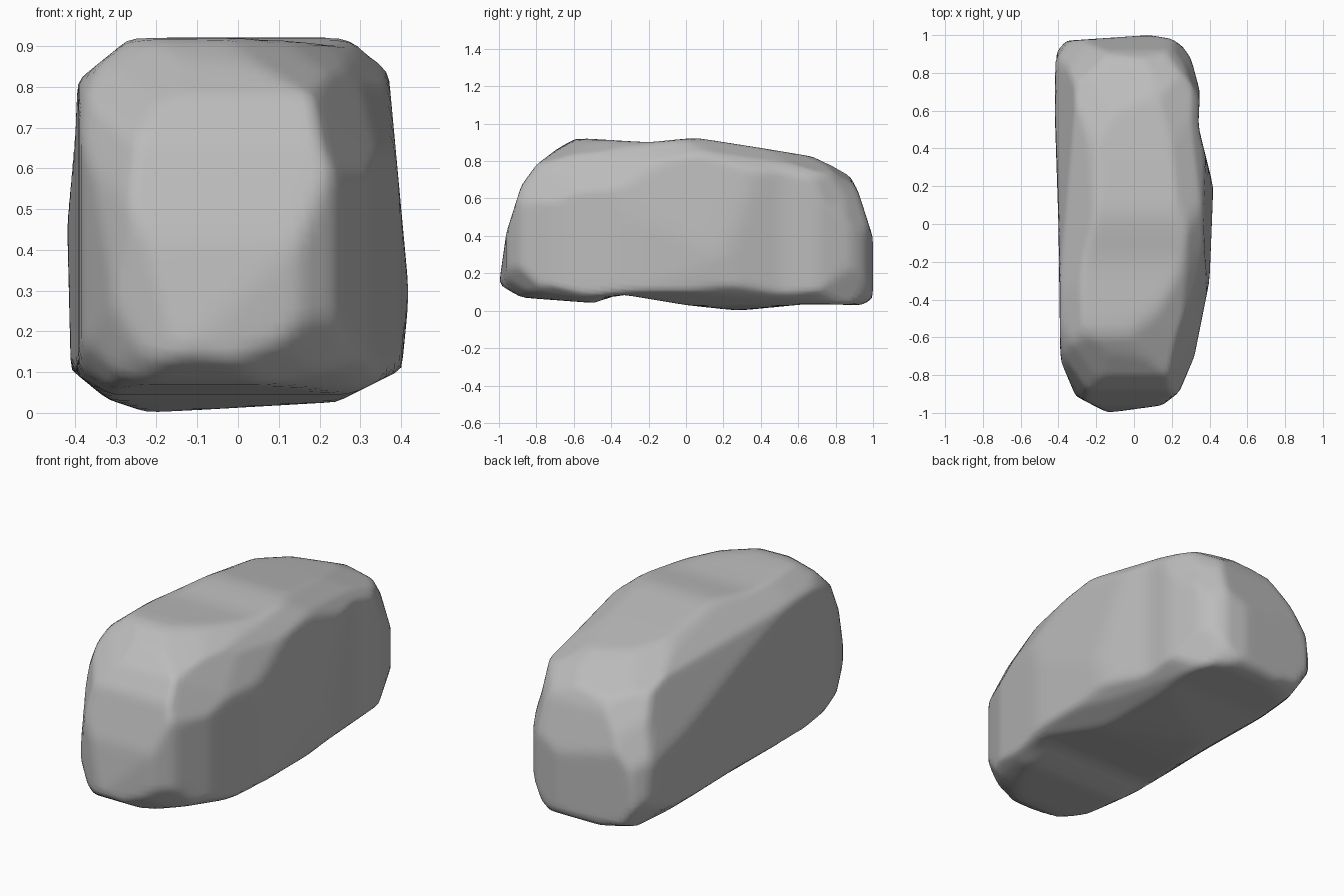
import bpy, bmesh
from math import sin, cos, radians
from mathutils import Vector

cube = bpy.data.objects.get("Cube")
if cube:
    bpy.data.objects.remove(cube)

CENTRE = Vector((0, 0, 0.4625))

# Outlines of the boulder across each main axis
FRONT = [(0.31, 0.925), (0.37, 0.83), (0.42, 0.29), (0.40, 0.09), (0.30, 0.03), (-0.22, 0),
         (-0.37, 0.05), (-0.41, 0.09), (-0.42, 0.5), (-0.41, 0.77), (-0.36, 0.88), (-0.30, 0.925)]
SIDE = [(-1, 0.14), (-0.96, 0.42), (-0.88, 0.67), (-0.8, 0.78), (-0.61, 0.925), (-0.2, 0.9),
        (0.05, 0.925), (0.4, 0.87), (0.7, 0.82), (0.86, 0.75), (0.92, 0.64), (1, 0.39),
        (1, 0.07), (0.95, 0.03), (0.64, 0.035), (0.28, 0), (0, 0.03), (-0.36, 0.09),
        (-0.48, 0.04), (-0.88, 0.07)]
TOP = [(-0.14, -1), (0.15, -0.96), (0.24, -0.89), (0.32, -0.7), (0.40, -0.3), (0.42, 0.2),
       (0.34, 0.52), (0.35, 0.7), (0.29, 0.92), (0.2, 0.98), (0.08, 1), (-0.36, 0.97),
       (-0.42, 0.9), (-0.42, 0.6), (-0.4, 0), (-0.39, -0.72), (-0.31, -0.91)]

# Outlines across the slanting diagonals, measured from the centre
FRONT_DIAGONAL = [(-0.78, -0.4), (-0.77, -0.18), (-0.74, 0.02), (-0.69, 0.15), (-0.63, 0.23),
                  (-0.33, 0.41), (0.08, 0.56), (0.26, 0.57), (0.53, 0.53), (0.66, 0.46),
                  (0.7, 0.39), (0.75, 0.22), (0.75, 0.02), (0.69, -0.16), (0.43, -0.34),
                  (0.21, -0.51), (-0.02, -0.62), (-0.26, -0.66), (-0.48, -0.68),
                  (-0.69, -0.63), (-0.74, -0.55)]
BACK_DIAGONAL = [(-0.76, -0.49), (-0.76, -0.25), (-0.71, -0.1), (-0.67, 0.07), (-0.55, 0.19),
                 (-0.29, 0.46), (0, 0.56), (0.17, 0.6), (0.36, 0.61), (0.51, 0.57),
                 (0.63, 0.5), (0.71, 0.43), (0.75, 0.31), (0.78, 0.08), (0.74, -0.1),
                 (0.68, -0.19), (0.51, -0.34), (0.22, -0.54), (-0.21, -0.76),
                 (-0.52, -0.75), (-0.65, -0.7), (-0.71, -0.63)]
UNDER_DIAGONAL = [(-0.73, -0.42), (-0.7, -0.13), (-0.61, 0.05), (-0.49, 0.24), (-0.36, 0.37),
                  (-0.24, 0.47), (0.08, 0.56), (0.27, 0.59), (0.5, 0.56), (0.64, 0.47),
                  (0.75, 0.34), (0.84, 0.18), (0.86, -0.01), (0.76, -0.15), (0.64, -0.24),
                  (0.38, -0.39), (0.08, -0.58), (-0.18, -0.7), (-0.39, -0.72),
                  (-0.48, -0.71), (-0.64, -0.57)]

X, Y, Z = Vector((1, 0, 0)), Vector((0, 1, 0)), Vector((0, 0, 1))
TURN, TILT = radians(35), radians(25)


def centred(points, across, up):
    """Outline as points measured from the centre."""
    middle = Vector((CENTRE.dot(across), CENTRE.dot(up)))
    return [Vector(p) - middle for p in points], across, up


def diagonal(points, sx, sy, lx, ly):
    """Slanting outline; the signs give its across and lean directions."""
    across = X * sx * cos(TURN) + Y * sy * sin(TURN)
    lean = X * lx * sin(TURN) + Y * ly * cos(TURN)
    return [Vector(p) for p in points], across, Z * cos(TILT) + lean * sin(TILT)


OUTLINES = [centred(FRONT, X, Z), centred(SIDE, Y, Z), centred(TOP, X, Y),
            diagonal(FRONT_DIAGONAL, 1, 1, -1, 1), diagonal(BACK_DIAGONAL, -1, -1, 1, -1),
            diagonal(UNDER_DIAGONAL, -1, 1, 1, 1)]

# Worn edges: a point on each cut and the direction it faces
CUTS = [((0.25, -0.56, 0.85), (0.87, -0.2, 0.4)), ((-0.41, 0.6, 0.5), (-0.93, 0.1, 0.35)),
        ((-0.38, 0.07, 0.77), (-0.65, 0.1, 0.76)), ((0.32, -0.7, 0.13), (0.6, -0.3, -0.75)),
        ((0.37, 0.3, 0.09), (0.45, 0, -0.9))]


def reach(points, across, up, d):
    """Distance along d at which it leaves the extruded outline."""
    ray = Vector((d.dot(across), d.dot(up)))
    best = 0
    for p, q in zip(points, points[1:] + points[:1]):
        edge = q - p
        det = ray.cross(edge)
        if abs(det) > 1e-9:
            t, s = p.cross(edge) / det, p.cross(ray) / det
            if -1e-6 <= s <= 1 + 1e-6:
                best = max(best, t)
    return best or 1e6


def surface(d):
    """Distance along d to the nearest outline or cut."""
    limits = [reach(*outline, d) for outline in OUTLINES]
    for point, normal in CUTS:
        n = Vector(normal)
        if n.dot(d) > 1e-6:
            limits.append((Vector(point) - CENTRE).dot(n) / n.dot(d))
    return min(limits)


# Boulder: a gridded block pushed onto the shape all outlines share
bm = bmesh.new()
bmesh.ops.create_cube(bm, size=2)
bmesh.ops.subdivide_edges(bm, edges=bm.edges[:], cuts=29, use_grid_fill=True)
for v in bm.verts:
    d = Vector((v.co.x * 0.42, v.co.y, v.co.z * 0.46))
    v.co = CENTRE + d * surface(d)
bmesh.ops.smooth_vert(bm, verts=bm.verts[:], factor=0.4,
                      use_axis_x=True, use_axis_y=True, use_axis_z=True)
bmesh.ops.recalc_face_normals(bm, faces=bm.faces[:])
for f in bm.faces:
    f.smooth = True
mesh = bpy.data.meshes.new("boulder")
bm.to_mesh(mesh)
bm.free()
boulder = bpy.data.objects.new("boulder", mesh)
bpy.context.collection.objects.link(boulder)

# Stone colour
stone = bpy.data.materials.new("grey_stone")
stone.use_nodes = True
colour = (0.5, 0.5, 0.5, 1)
stone.diffuse_color = colour
stone.node_tree.nodes["Principled BSDF"].inputs["Base Color"].default_value = colour
mesh.materials.append(stone)
